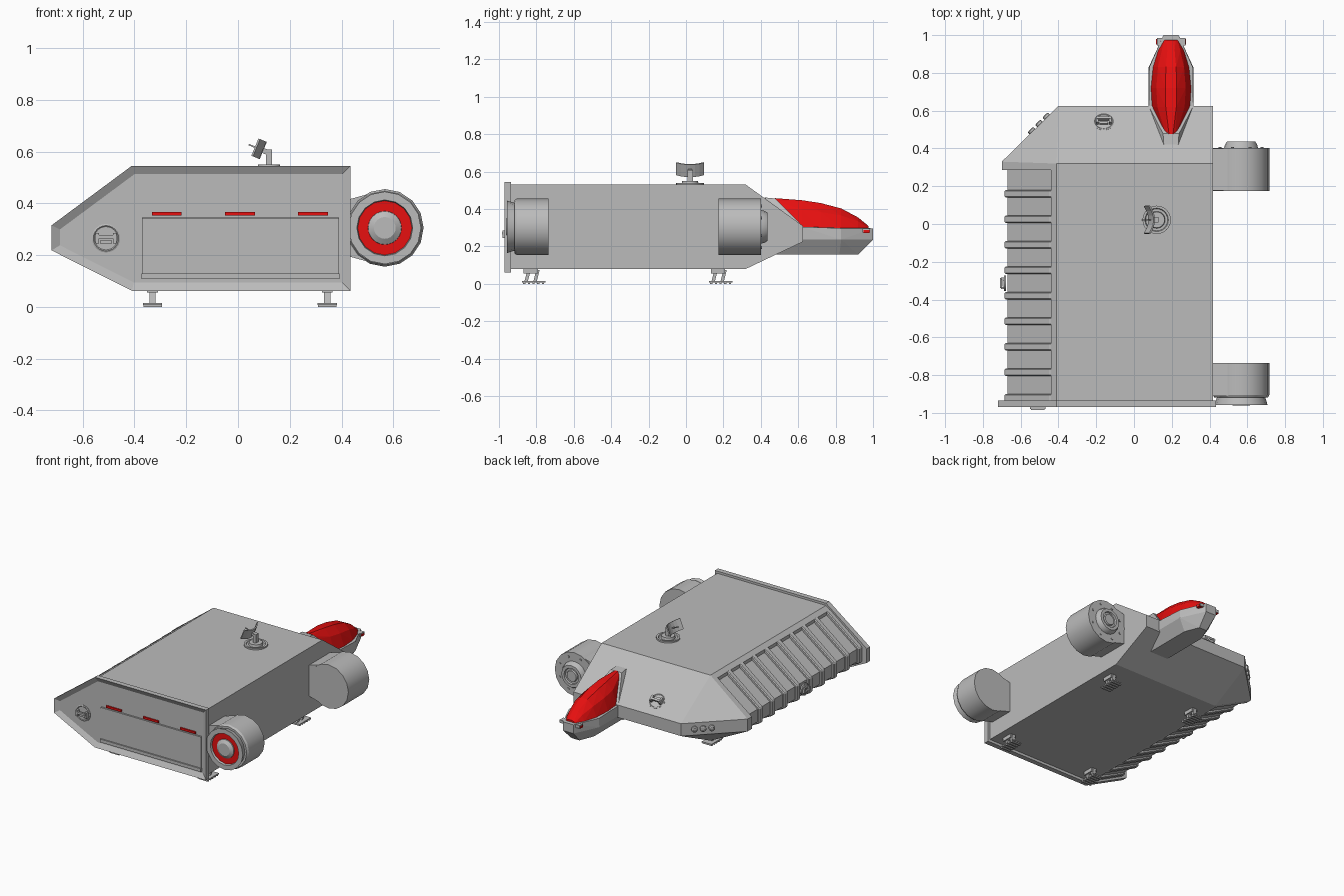
import bpy, bmesh, math
from mathutils import Vector, Matrix

if "Cube" in bpy.data.objects:
    bpy.data.objects.remove(bpy.data.objects["Cube"])


def material(name, color):
    m = bpy.data.materials.new(name)
    m.use_nodes = True
    m.diffuse_color = color
    m.node_tree.nodes["Principled BSDF"].inputs["Base Color"].default_value = color
    return m


GREY = material("hull grey", (0.5, 0.5, 0.5, 1))
RED = material("bright red", (0.8, 0.005, 0.005, 1))


def finish(name, bm, mat=GREY, matrix=None, smooth=False):
    bmesh.ops.recalc_face_normals(bm, faces=bm.faces)
    mesh = bpy.data.meshes.new(name)
    bm.to_mesh(mesh)
    bm.free()
    mesh.materials.append(mat)
    ob = bpy.data.objects.new(name, mesh)
    bpy.context.collection.objects.link(ob)
    if matrix is not None:
        ob.matrix_world = matrix
    if smooth:
        bpy.ops.object.select_all(action='DESELECT')
        ob.select_set(True)
        bpy.context.view_layer.objects.active = ob
        bpy.ops.object.shade_smooth_by_angle(angle=math.radians(30))
    return ob


def hull(name, points, mat=GREY, matrix=None):
    bm = bmesh.new()
    for p in points:
        bm.verts.new(p)
    res = bmesh.ops.convex_hull(bm, input=bm.verts)
    loose = [g for g in res["geom_interior"] if isinstance(g, bmesh.types.BMVert)]
    bmesh.ops.delete(bm, geom=loose, context='VERTS')
    bmesh.ops.dissolve_limit(bm, angle_limit=0.01, verts=bm.verts, edges=bm.edges)
    return finish(name, bm, mat, matrix)


def box(name, center, size, mat=GREY, matrix=None):
    c, s = Vector(center), Vector(size) / 2
    return hull(name, [c + Vector((i * s.x, j * s.y, k * s.z))
                       for i in (-1, 1) for j in (-1, 1) for k in (-1, 1)], mat, matrix)


def extrude(name, profile, y0, y1, inset=None):
    """Extrude an (x, z) outline along y; optionally sink a panel into the y0 end."""
    bm = bmesh.new()
    face = bm.faces.new([bm.verts.new((x, y0, z)) for x, z in profile])
    res = bmesh.ops.extrude_face_region(bm, geom=[face], use_keep_orig=True)
    for v in res["geom"]:
        if isinstance(v, bmesh.types.BMVert):
            v.co.y = y1
    if inset:
        bmesh.ops.inset_region(bm, faces=[face], thickness=inset[0], use_even_offset=True)
        for v in face.verts:
            v.co.y = y0 + inset[1]
    return finish(name, bm)


def lathe(name, profile, matrix, mat=GREY, sides=16):
    """Spin (radius, height) points about the local z axis."""
    bm = bmesh.new()
    vs = [bm.verts.new((r, 0, h)) for r, h in profile]
    es = [bm.edges.new(pair) for pair in zip(vs, vs[1:])]
    bmesh.ops.spin(bm, geom=vs + es, axis=(0, 0, 1), cent=(0, 0, 0),
                   angle=math.tau, steps=sides, use_duplicate=False)
    bmesh.ops.remove_doubles(bm, verts=bm.verts, dist=1e-4)
    return finish(name, bm, mat, matrix, smooth=True)


def facing(location, normal, spin_ref=(1, 0, 0)):
    """Frame whose z axis follows the normal and whose x axis follows spin_ref."""
    z = Vector(normal).normalized()
    y = z.cross(Vector(spin_ref)).normalized()
    x = y.cross(z)
    return Matrix.Translation(location) @ Matrix((x, y, z)).transposed().to_4x4()


# Main body: ribbed stretch with a sunken side, and the tapered end
side = [(-.41, .53), (-.44, .507), (-.44, .485), (-.67, .312),
        (-.67, .225), (-.44, .112), (-.44, .095), (-.41, .08)]
extrude("main_body", side + [(.418, .08), (.418, .53)], -.94, .29)
tip = []
for flat, rim in ((.53, .31), (.08, .225)):
    tip += [(x, y, flat) for x in (-.41, .418) for y in (.285, .32)]
    tip += [(-.70, .285, rim), (-.70, .33, rim), (-.40, .625, rim), (.418, .625, rim)]
hull("tapered_end", tip)

# Ribs on the angled side
for i in range(9):
    y = .16 - .135 * i
    rib = extrude("side_rib", [(-.43, .508), (-.445, .508), (-.685, .32), (-.685, .217),
                               (-.445, .094), (-.43, .094)], y - .02, y + .02)
    bev = rib.modifiers.new("soft_edges", 'BEVEL')
    bev.width = .006
    bev.limit_method = 'ANGLE'

# Door end with raised rim
extrude("end_frame", [(-.72, .315), (-.41, .545), (.435, .545), (.435, .062),
                      (-.41, .062), (-.72, .218)], -.97, -.935, inset=(.032, .018))
box("cargo_door", (.01, -.954, .225), (.76, .008, .235))
box("door_sill", (.01, -.957, .118), (.765, .02, .022))
box("door_lintel", (.01, -.957, .343), (.76, .014, .006))
for x in (-.275, .008, .29):
    box("door_light", (x, -.955, .36), (.115, .012, .014), RED)


# Round hatches with grab handles
def hatch(frame, scale=1.0):
    m = frame @ Matrix.Scale(scale, 4)
    lathe("hatch_plate", [(0, -.01), (.055, -.01), (.055, .003), (.049, .006),
                          (.045, .003), (0, .003)], m, sides=24)
    for x in (-.034, .034):
        box("handle_bracket", (x, 0, .014), (.014, .04, .026), GREY, m)
    box("handle_bar", (0, .006, .024), (.07, .014, .014), GREY, m)
    box("handle_latch", (0, -.014, .008), (.045, .012, .014), GREY, m)


hatch(facing((-.51, -.953, .265), (0, -1, 0)), 1.0)
hatch(facing((-.16, .54, .369), (0, .22, .305)))
hatch(facing((-.685, -.313, .265), (-1, 0, 0), (0, 1, 0)), .75)

# Lamps on the cut corner
for t in (.2, .33, .46):
    lathe("corner_lamp", [(0, -.01), (.02, -.01), (.02, .012), (.012, .016), (.012, .008), (0, .008)],
          facing((-.4 - .3 * t, .625 - .295 * t, .268), (-1, 1, 0)), sides=12)

# Engines and their mounts
EX, EZ = .567, .305
fore = facing((EX, 0, EZ), (0, -1, 0))
aft = facing((EX, 0, EZ), (0, 1, 0))
lathe("intake_engine", [(0, .735), (.15, .735), (.15, .905), (.142, .918), (.128, .918),
                        (.14, .957), (.108, .957), (.104, .938), (0, .938)], fore)
lathe("intake_ring", [(0, .935), (.106, .935), (.106, .942), (0, .942)], fore, RED, 24)
lathe("intake_hub", [(0, .935), (.066, .935), (.064, .948), (.042, .962), (0, .962)], fore, sides=24)
lathe("exhaust_engine", [(0, .175), (.15, .175), (.15, .402), (.09, .402), (.085, .42),
                         (.075, .437), (.055, .437), (.052, .425), (0, .425)], aft)
lathe("exhaust_hub", [(0, .42), (.042, .42), (.036, .434), (0, .434)], aft, sides=16)
for i in range(8):
    a = math.tau * (i + .5) / 8
    lathe("exhaust_bolt", [(0, .4), (.008, .4), (.008, .407), (0, .407)],
          aft @ Matrix.Translation((.12 * math.cos(a), .12 * math.sin(a), 0)), sides=8)
for y0, y1 in ((-.91, -.737), (.177, .4)):
    hull("engine_mount", [(x, y, EZ + s * h) for x, h in ((.41, .105), (.5, .13))
                          for y in (y0, y1) for s in (-1, 1)])

# Cockpit pod: lower shell, rear fairing, faceted canopy
PX = .196


def both(points):
    return [(PX + s * w, y, z) for w, y, z in points for s in (-1, 1)]


hull("cockpit_shell", both([(.04, 1, .297), (.115, .83, .297), (.118, .62, .305), (.04, 1, .237),
                            (.118, .83, .237), (.118, .6, .237), (.03, .92, .157),
                            (.07, .82, .157), (.07, .45, .157)]))
hull("cockpit_fairing", both([(.038, .42, .462), (.042, .478, .456), (.116, .62, .312),
                              (.116, .62, .28), (.038, .44, .4)]))
canopy = []
for y, w, base, top in ((.476, .038, .42, .458), (.62, .1, .305, .447), (.72, .108, .296, .432),
                        (.83, .096, .296, .403), (.92, .068, .296, .355), (.975, .035, .296, .31)):
    h = top - base
    canopy += [(w, y, base), (w * .72, y, base + h * .65), (w * .28, y, top)]
hull("cockpit_canopy", both(canopy), RED)
for s in (-1, 1):
    box("nose_lamp_housing", (PX + s * .058, .965, .285), (.035, .04, .02))
    box("nose_lamp", (PX + s * .064, .965, .28), (.03, .03, .014), RED)

# Roof antenna
AX, AY = .12, .022
up = Matrix.Translation((AX, AY, 0))
lathe("antenna_base", [(0, .525), (.075, .525), (.075, .54), (.062, .54), (.058, .533),
                       (.045, .533), (.042, .55), (0, .55)], up, sides=24)
box("antenna_post", (AX, AY, .575), (.022, .03, .065))
dish_frame = facing((.092, AY, .606), (-.92, 0, .38), (0, 1, 0))
bm = bmesh.new()
rows = []
for i in range(-3, 4):
    u = i * .025
    rows.append([bm.verts.new((u, v, u * u * 5 - .006)) for v in (-.036, .036)])
for a, b in zip(rows, rows[1:]):
    bm.faces.new((a[0], b[0], b[1], a[1]))
dish = finish("antenna_dish", bm, GREY, dish_frame)
dish.modifiers.new("thickness", 'SOLIDIFY').thickness = .008
box("antenna_feed", (0, 0, .025), (.006, .006, .06), GREY, dish_frame)
box("antenna_pivot", (0, 0, -.014), (.02, .02, .02), GREY, dish_frame)

# Landing legs
for x in (-.33, .345):
    for y in (-.815, .185):
        box("foot_pad", (x, y, .011), (.074, .125, .008))
        for k in range(5):
            box("foot_tread", (x, y - .05 + .025 * k, .004), (.072, .012, .008))
        box("leg_socket", (x, y - .015, .075), (.042, .075, .04))
        for d in (-.028, .02):
            hull("leg_strut", [(x + i * .012, y + d + j * .009 + lean, z)
                               for i in (-1, 1) for j in (-1, 1)
                               for z, lean in ((.012, -.012), (.075, .004))])
